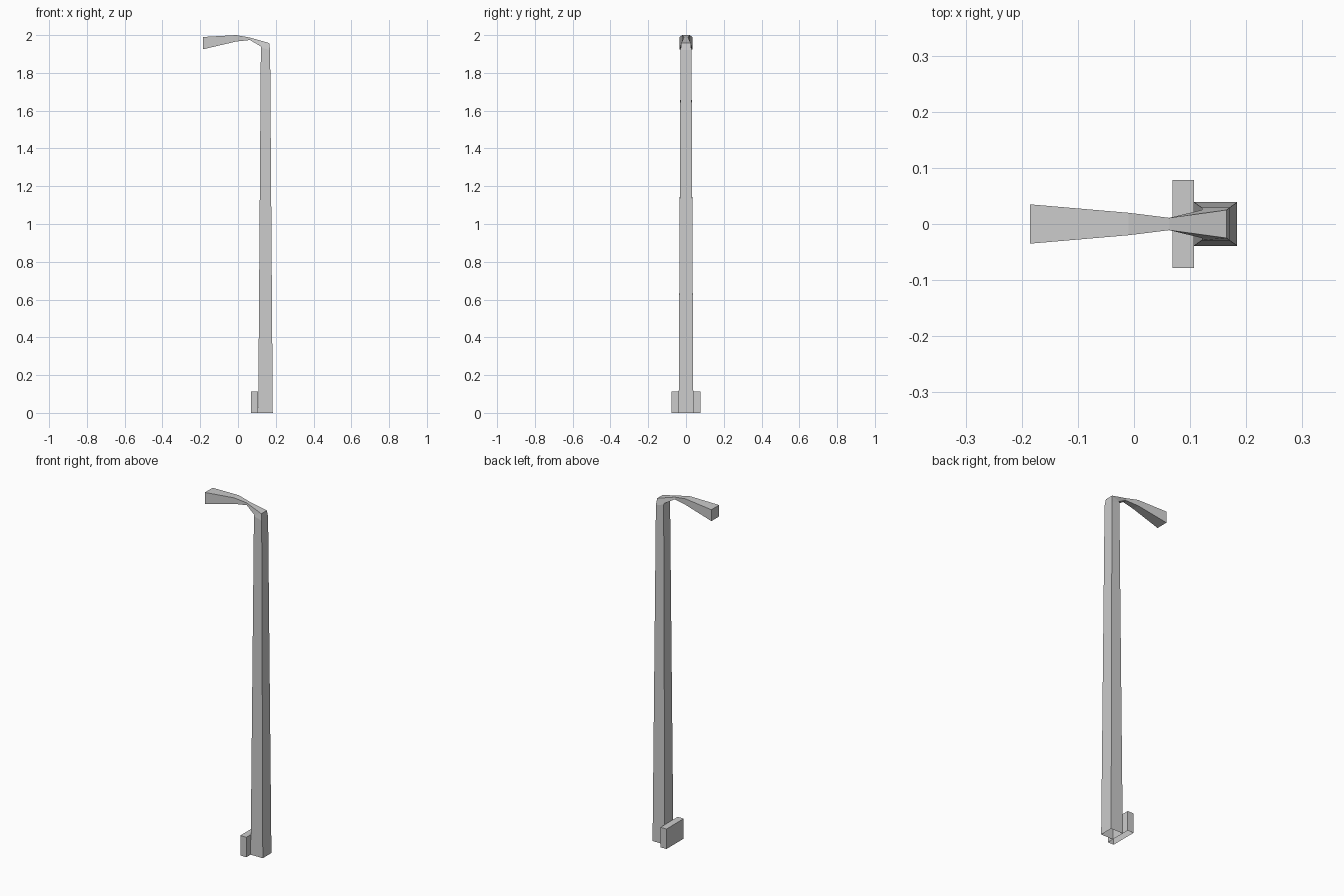
import bpy, bmesh

if "Cube" in bpy.data.objects:
    bpy.data.objects.remove(bpy.data.objects["Cube"])


def make_object(name, bm):
    bmesh.ops.recalc_face_normals(bm, faces=bm.faces)
    mesh = bpy.data.meshes.new(name)
    bm.to_mesh(mesh)
    bm.free()
    obj = bpy.data.objects.new(name, mesh)
    bpy.context.collection.objects.link(obj)
    return obj


# Tapered post bending into the lamp arm: four-sided sections along the path
# (outer x, outer z, outer half width, inner x, inner z, inner half width)
sections = [
    (0.184, 0.0, 0.039, 0.107, 0.0, 0.039),
    (0.170, 1.92, 0.029, 0.121, 1.935, 0.029),
    (0.165, 1.958, 0.025, 0.121, 1.94, 0.025),
    (0.063, 1.987, 0.011, 0.063, 1.974, 0.011),
    (-0.01, 2.0, 0.020, -0.01, 1.966, 0.020),
    (-0.185, 1.99, 0.035, -0.185, 1.925, 0.035),
]
bm = bmesh.new()
rings = []
for ox, oz, ow, ix, iz, iw in sections:
    rings.append([bm.verts.new(p) for p in
                  ((ox, -ow, oz), (ox, ow, oz), (ix, iw, iz), (ix, -iw, iz))])
for a, b in zip(rings, rings[1:]):
    for i in range(4):
        j = (i + 1) % 4
        bm.faces.new((a[i], a[j], b[j], b[i]))
bm.faces.new(rings[-1])
make_object("lamp_post_and_arm", bm)

# Small block against the foot of the post, open underneath
bm = bmesh.new()
bmesh.ops.create_cube(bm, size=1)
bmesh.ops.scale(bm, vec=(0.038, 0.156, 0.114), verts=bm.verts)
bmesh.ops.translate(bm, vec=(0.088, 0, 0.057), verts=bm.verts)
bm.normal_update()
bottom = [f for f in bm.faces if f.normal.z < -0.9]
bmesh.ops.delete(bm, geom=bottom, context='FACES_ONLY')
make_object("base_block", bm)
